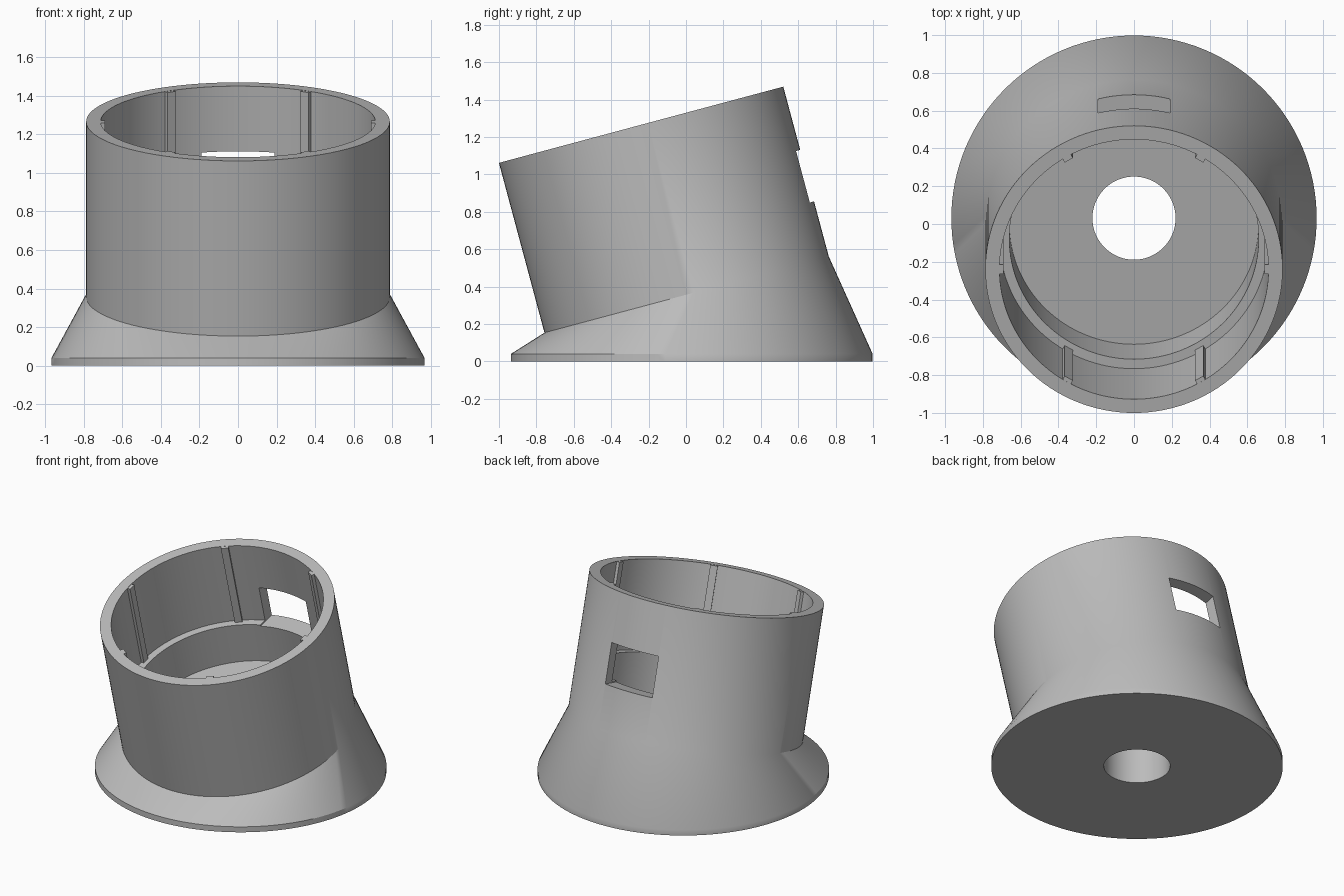
import bpy, bmesh, math
from mathutils import Matrix, Vector

SIDES = 128
OUTER, BORE, WELL = 0.787, 0.712, 0.66
CUP_DEPTH, LEDGE = 0.94, 0.625

if "Cube" in bpy.data.objects:
    bpy.data.objects.remove(bpy.data.objects["Cube"])

grey = bpy.data.materials.new("plain grey")
grey.use_nodes = True
colour = (0.5, 0.5, 0.5, 1)
grey.diffuse_color = colour
grey.node_tree.nodes["Principled BSDF"].inputs["Base Color"].default_value = colour

# Frame of the leaning cup: origin at the rim centre, z along the cup axis
cup = Matrix.Translation((0, -0.24, 1.265)) @ Matrix.Rotation(math.radians(15), 4, 'X')
foot = Matrix.Translation((0, 0.031, 0))


def make(name, bm):
    bmesh.ops.recalc_face_normals(bm, faces=bm.faces[:])
    mesh = bpy.data.meshes.new(name)
    bm.to_mesh(mesh)
    bm.free()
    mesh.materials.append(grey)
    ob = bpy.data.objects.new(name, mesh)
    bpy.context.collection.objects.link(ob)
    return ob


def ring(bm, radius, z, frame):
    angles = [2 * math.pi * i / SIDES for i in range(SIDES)]
    return [bm.verts.new(frame @ Vector((radius * math.cos(a), radius * math.sin(a), z)))
            for a in angles]


def bridge(bm, low, high):
    for i in range(SIDES):
        j = (i + 1) % SIDES
        bm.faces.new((low[i], low[j], high[j], high[i]))


def turned(name, profile, frame):
    """Closed solid of stacked rings, given as (radius, z)."""
    bm = bmesh.new()
    rings = [ring(bm, r, z, frame) for r, z in profile]
    for low, high in zip(rings, rings[1:]):
        bridge(bm, low, high)
    bm.faces.new(rings[0])
    bm.faces.new(rings[-1])
    return make(name, bm)


def box(name, size, frame):
    bm = bmesh.new()
    bmesh.ops.create_cube(bm, size=1, matrix=frame @ Matrix.Diagonal((*size, 1)))
    return make(name, bm)


def cut(target, cutter):
    mod = target.modifiers.new(cutter.name, 'BOOLEAN')
    mod.operation, mod.solver, mod.object = 'DIFFERENCE', 'EXACT', cutter
    bpy.context.view_layer.objects.active = target
    bpy.ops.object.modifier_apply(modifier=mod.name)
    bpy.data.objects.remove(cutter)


# Flared foot stretched from the round base to the leaning cup, then the cup wall
bm = bmesh.new()
base = ring(bm, 0.967, 0, foot) + ring(bm, 0.967, 0.04, foot)
neck = ring(bm, OUTER, -CUP_DEPTH, cup)
bmesh.ops.convex_hull(bm, input=base + neck)
neck_set = set(neck)
cap = [f for f in bm.faces if all(v in neck_set for v in f.verts)]
bmesh.ops.delete(bm, geom=cap, context='FACES')
rim = ring(bm, OUTER, 0, cup)
bridge(bm, neck, rim)
bm.faces.new(rim)
bmesh.ops.dissolve_limit(bm, angle_limit=0.001, verts=bm.verts[:], edges=bm.edges[:])
body = make("leaning_cup_body", bm)

# Stepped bore, drain hole and rear window
cut(body, turned("bore_cutter", [(WELL, -0.93), (WELL, -LEDGE), (BORE, -LEDGE), (BORE, 0.1)], cup))
cut(body, turned("hole_cutter", [(0.22, -0.1), (0.22, 0.6)], foot))
cut(body, box("window_cutter", (0.38, 0.4, 0.285), cup @ Matrix.Translation((0, 0.8, -0.4925))))

# Six guide ribs along the bore, from the ledge to the rim
ribs = []
for i in range(6):
    turn = Matrix.Rotation(math.radians(60 * i), 4, 'Z')
    place = cup @ turn @ Matrix.Translation((0.71, 0, -LEDGE / 2 - 0.001))
    ribs.append(box(f"guide_rib_{i + 1}", (0.04, 0.05, LEDGE), place))

# Smooth round walls, crisp edges
bpy.ops.object.select_all(action='DESELECT')
body.select_set(True)
bpy.context.view_layer.objects.active = body
bpy.ops.object.shade_smooth_by_angle(angle=math.radians(30))
